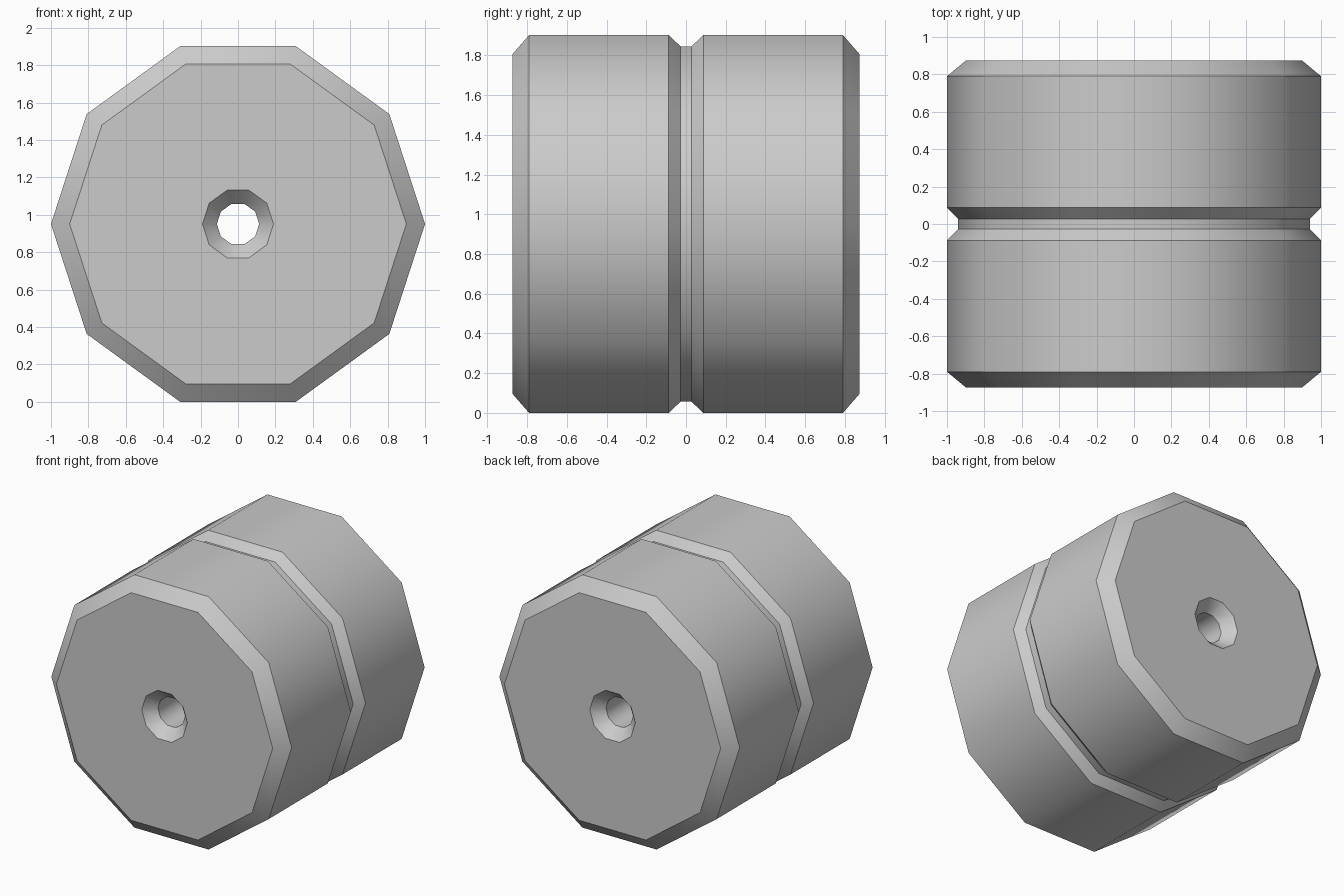
import bpy, bmesh, math

SIDES = 10
CENTRE_Z = math.cos(math.pi / SIDES)  # the roller rests on a flat side

cube = bpy.data.objects.get("Cube")
if cube:
    bpy.data.objects.remove(cube, do_unlink=True)

# Single grey material
grey = bpy.data.materials.new("plain grey")
grey.use_nodes = True
colour = (0.6, 0.6, 0.6, 1)
grey.diffuse_color = colour
grey.node_tree.nodes["Principled BSDF"].inputs["Base Color"].default_value = colour

# Half profile as (radius, y): countersunk bore, chamfered rim, central groove
half = [(0.113, 0.79), (0.19, 0.873), (0.9, 0.873), (1.0, 0.79),
        (1.0, 0.087), (0.94, 0.027)]
profile = half + [(r, -y) for r, y in reversed(half)]

# Revolve the closed profile around the y axis
bm = bmesh.new()
rings = []
for r, y in profile:
    ring = []
    for i in range(SIDES):
        a = math.tau * i / SIDES
        ring.append(bm.verts.new((r * math.cos(a), y, CENTRE_Z + r * math.sin(a))))
    rings.append(ring)
for k, ring in enumerate(rings):
    after = rings[(k + 1) % len(rings)]
    for i in range(SIDES):
        j = (i + 1) % SIDES
        bm.faces.new((ring[i], ring[j], after[j], after[i]))
bmesh.ops.recalc_face_normals(bm, faces=bm.faces)

mesh = bpy.data.meshes.new("grooved_roller")
bm.to_mesh(mesh)
bm.free()
mesh.materials.append(grey)
roller = bpy.data.objects.new("grooved_roller", mesh)
bpy.context.collection.objects.link(roller)

# Smooth around the barrel, crisp at chamfers and groove
bpy.ops.object.select_all(action="DESELECT")
roller.select_set(True)
bpy.context.view_layer.objects.active = roller
bpy.ops.object.shade_smooth_by_angle(angle=math.radians(38))
